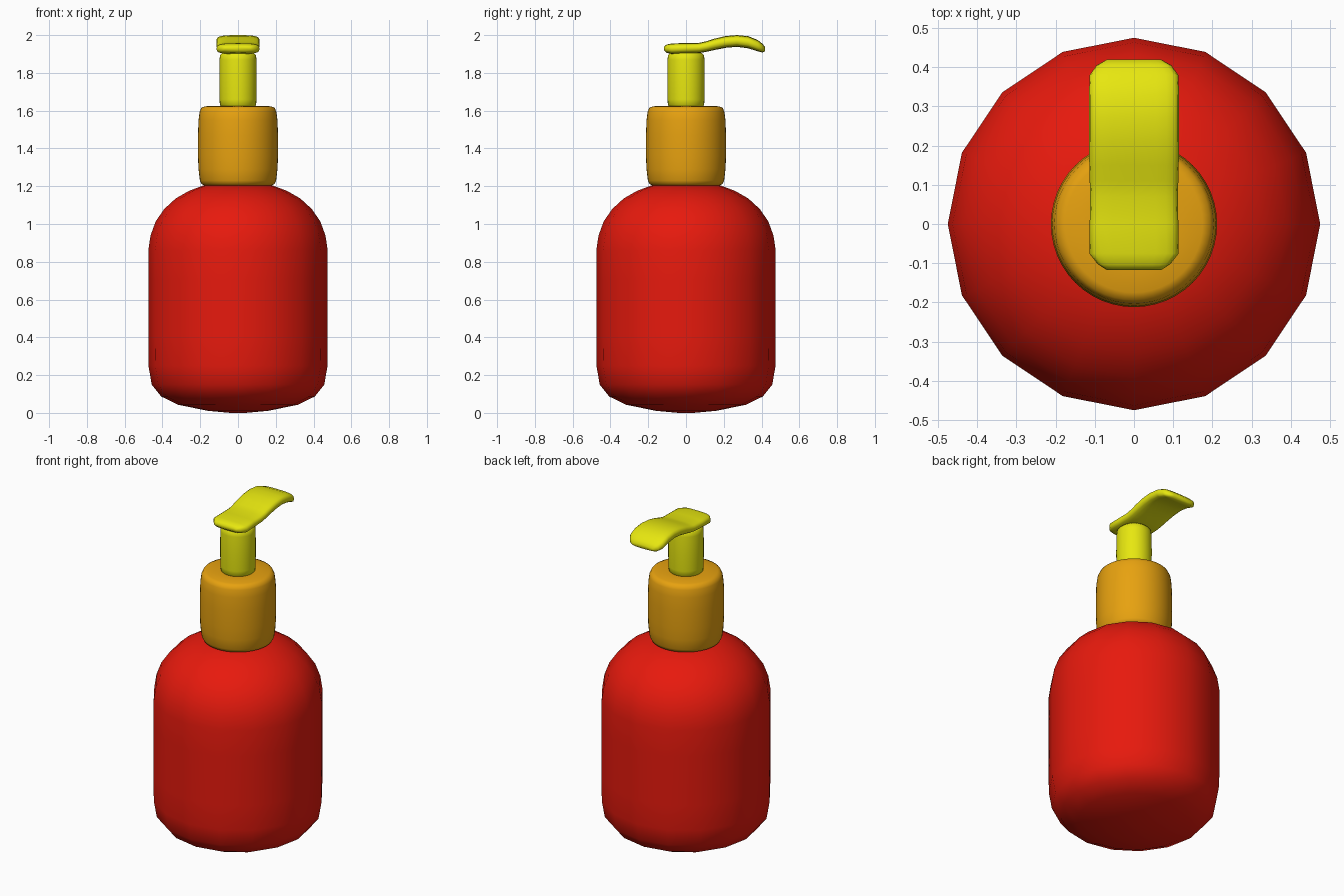
import bpy, bmesh
from math import sin, cos, tau, copysign


def material(name, color):
    m = bpy.data.materials.new(name)
    m.diffuse_color = (*color, 1)
    return m


def loft(name, rings, mat):
    """Skin a list of equal-length point rings and close both ends."""
    bm = bmesh.new()
    loops = [[bm.verts.new(p) for p in ring] for ring in rings]
    n = len(loops[0])
    for a, b in zip(loops, loops[1:]):
        for i in range(n):
            j = (i + 1) % n
            bm.faces.new((a[i], a[j], b[j], b[i]))
    bm.faces.new(loops[0])
    bm.faces.new(loops[-1])
    bmesh.ops.recalc_face_normals(bm, faces=bm.faces)
    for f in bm.faces:
        f.smooth = True
    me = bpy.data.meshes.new(name)
    bm.to_mesh(me)
    bm.free()
    ob = bpy.data.objects.new(name, me)
    bpy.context.collection.objects.link(ob)
    me.materials.append(mat)
    return ob


def lathe(name, profile, sides, mat):
    return loft(name, [[(r * cos(tau * i / sides), r * sin(tau * i / sides), z)
                        for i in range(sides)] for r, z in profile], mat)


red = material("red", (0.8, 0.01, 0.004))
orange = material("orange", (0.8, 0.36, 0.005))
yellow = material("yellow", (0.8, 0.8, 0.005))

# 16-sided bottle body with rounded base and shoulders
lathe("bottle", [(0.04, 0.0), (0.16, 0.011), (0.317, 0.043), (0.407, 0.087),
                 (0.457, 0.15), (0.474, 0.25), (0.475, 0.40), (0.475, 0.70),
                 (0.475, 0.86), (0.463, 0.94), (0.435, 1.015), (0.39, 1.08),
                 (0.33, 1.135), (0.26, 1.175), (0.18, 1.205), (0.04, 1.21)],
      16, red)

# Screw collar
lathe("collar", [(0.10, 1.2), (0.175, 1.203), (0.193, 1.211), (0.202, 1.23),
                 (0.209, 1.29), (0.212, 1.36), (0.212, 1.47), (0.209, 1.55),
                 (0.203, 1.595), (0.194, 1.615), (0.175, 1.623), (0.10, 1.626)],
      48, orange)

# Pump stem
lathe("stem", [(0.06, 1.62), (0.088, 1.622), (0.096, 1.63), (0.098, 1.66),
               (0.099, 1.76), (0.098, 1.87), (0.095, 1.895), (0.085, 1.905),
               (0.06, 1.91)], 32, yellow)

# Flat curved nozzle: y, centre height, half thickness, half width
stations = [(-0.117, 1.929, 0.010, 0.070), (-0.103, 1.928, 0.022, 0.092),
            (-0.075, 1.928, 0.028, 0.114), (0.0, 1.930, 0.028, 0.113),
            (0.07, 1.932, 0.027, 0.112), (0.11, 1.940, 0.028, 0.113),
            (0.15, 1.951, 0.030, 0.114), (0.21, 1.964, 0.031, 0.115),
            (0.27, 1.969, 0.031, 0.115), (0.33, 1.962, 0.032, 0.115),
            (0.38, 1.944, 0.030, 0.113), (0.405, 1.931, 0.023, 0.095),
            (0.419, 1.926, 0.011, 0.070)]


def squash(v, p):
    return copysign(abs(v) ** p, v)


angles = [tau * i / 20 for i in range(20)]
loft("nozzle", [[(w * squash(cos(a), 0.6), y, z + t * squash(sin(a), 0.6))
                 for a in angles] for y, z, t, w in stations], yellow)
